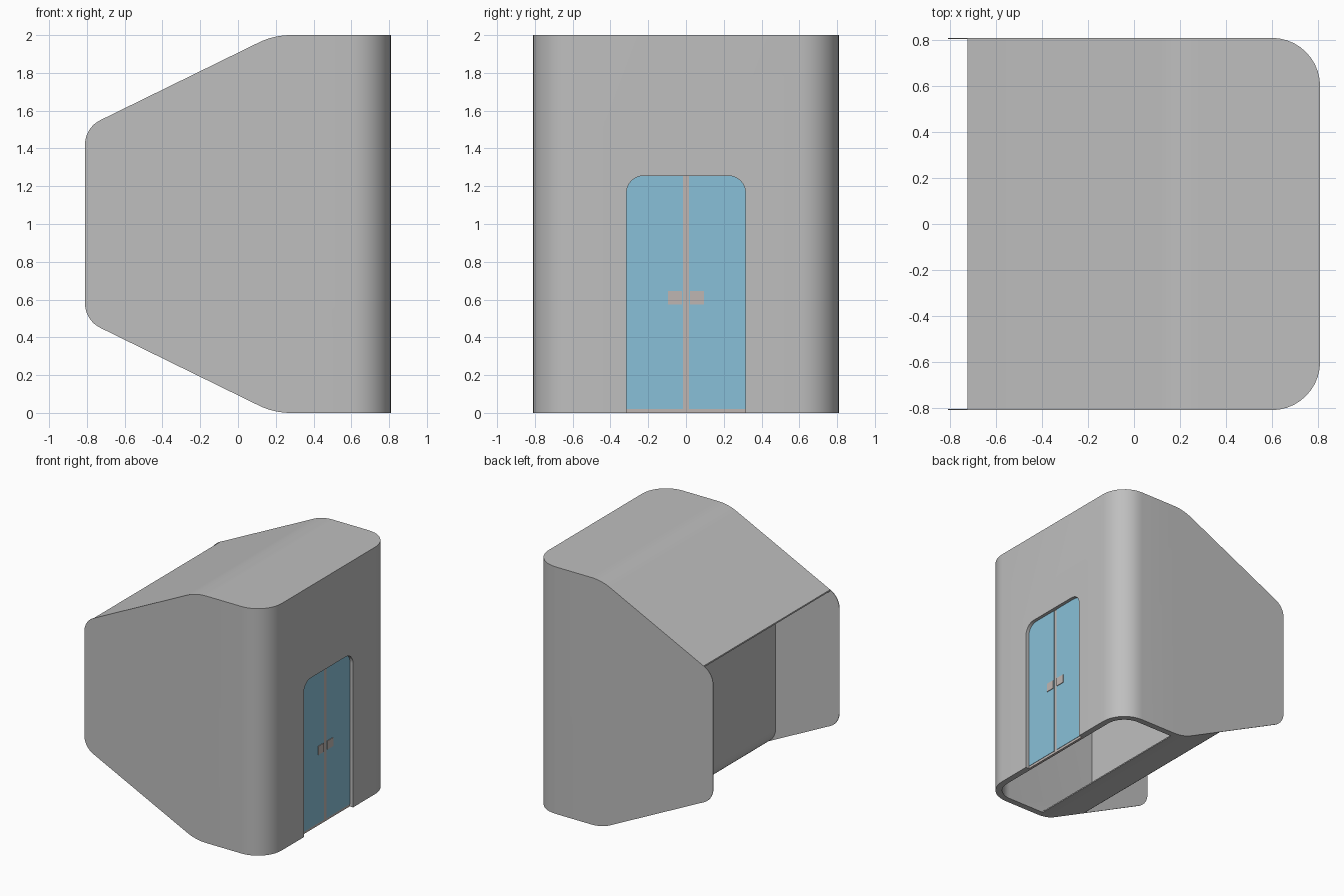
import bpy, bmesh, math
from mathutils import Vector

if "Cube" in bpy.data.objects:
    bpy.data.objects.remove(bpy.data.objects["Cube"], do_unlink=True)


def material(name, rgb):
    m = bpy.data.materials.new(name)
    m.use_nodes = True
    m.diffuse_color = (*rgb, 1)
    m.node_tree.nodes["Principled BSDF"].inputs["Base Color"].default_value = (*rgb, 1)
    return m


grey = material("wall grey", (0.52, 0.52, 0.52))
blue = material("door blue", (0.25, 0.53, 0.69))
trim = material("door trim grey", (0.52, 0.47, 0.45))


def rounded(corners, steps=8):
    """Outline from (u, v, cut) corners; cut is the tangent length of the round."""
    out = []
    n = len(corners)
    for i, (u, v, cut) in enumerate(corners):
        p = Vector((u, v))
        if not cut:
            out.append(p)
            continue
        d1 = (Vector(corners[i - 1][:2]) - p).normalized()
        d2 = (Vector(corners[(i + 1) % n][:2]) - p).normalized()
        half = d1.angle(d2) / 2
        mid = (d1 + d2).normalized()
        centre = p + mid * (cut / math.cos(half))
        radius = cut * math.tan(half)
        a, b = p + d1 * cut - centre, p + d2 * cut - centre
        for k in range(steps + 1):
            t = k / steps
            ang = a.angle(b)
            arm = (a * math.sin((1 - t) * ang) + b * math.sin(t * ang)) / math.sin(ang)
            out.append(centre + arm.normalized() * radius)
    return out


def prism(name, outline, axis, lo, hi, mat=None, round_x=None, radius=0):
    """Extrude an outline along x or y; optionally round the upright edges at round_x."""
    bm = bmesh.new()
    place = (lambda p, d: (d, p.x, p.y)) if axis == "x" else (lambda p, d: (p.x, d, p.y))
    face = bm.faces.new([bm.verts.new(place(p, lo)) for p in outline])
    ext = bmesh.ops.extrude_face_region(bm, geom=[face])
    verts = [g for g in ext["geom"] if isinstance(g, bmesh.types.BMVert)]
    step = Vector((hi - lo, 0, 0)) if axis == "x" else Vector((0, hi - lo, 0))
    bmesh.ops.translate(bm, verts=verts, vec=step)
    bmesh.ops.recalc_face_normals(bm, faces=bm.faces)
    if radius:
        # Upright corners lie on both round_x and an end cap
        inner = [f for f in bm.faces if all(abs(v.co.x - round_x) < 1e-4 for v in f.verts)]
        edges = [e for f in inner for e in f.edges
                 if abs(e.verts[0].co.y - e.verts[1].co.y) < 1e-4]
        bmesh.ops.bevel(bm, geom=edges, offset=radius, segments=10,
                        affect='EDGES', profile=0.5)
    me = bpy.data.meshes.new(name)
    bm.to_mesh(me)
    bm.free()
    ob = bpy.data.objects.new(name, me)
    bpy.context.collection.objects.link(ob)
    if mat:
        me.materials.append(mat)
    return ob


def activate(ob):
    bpy.ops.object.select_all(action='DESELECT')
    ob.select_set(True)
    bpy.context.view_layer.objects.active = ob


def cut(ob, cutter):
    cutter.hide_render = True
    mod = ob.modifiers.new("cut", 'BOOLEAN')
    mod.operation = 'DIFFERENCE'
    mod.solver = 'EXACT'
    mod.object = cutter
    activate(ob)
    bpy.ops.object.modifier_apply(modifier=mod.name)
    bpy.data.objects.remove(cutter, do_unlink=True)


E = 0.81          # half width
BEND = 0.19       # where roof and underside start to slope
SLOPE = 0.49
WALL = -0.24      # recessed rear wall


def under(x):
    return SLOPE * (BEND - x)


def roof(x):
    return 2 - under(x)


# Outer shell with rounded front corners
shell = prism("shell", rounded([
    (E, 0, 0), (E, 2, 0), (BEND, 2, 0.09), (-E, roof(-E), 0.09),
    (-E, under(-E), 0.09), (BEND, 0, 0.09)]), "y", -E, E, grey, E, 0.21)

# Hollow inside, open at the bottom
inside = E - 0.05
cut(shell, prism("cavity", rounded([
    (inside, -0.5, 0), (inside, 1.96, 0), (BEND, 1.96, 0),
    (WALL + 0.02, roof(WALL) - 0.04, 0), (WALL + 0.02, under(WALL) + 0.02, 0),
    (BEND, 0.02, 0), (0.27, 0.01, 0), (0.27, -0.5, 0)]),
    "y", -inside, inside, None, inside, 0.16))

# Open rear bay between two thin side fins, under a thin roof
cut(shell, prism("rear_bay", rounded([
    (WALL, roof(WALL) - 0.012, 0), (-0.725, roof(-0.725) - 0.012, 0),
    (-0.725, 3, 0), (-1.5, 3, 0), (-1.5, -1, 0), (-0.1, -1, 0),
    (-0.1, under(-0.1) - 0.001, 0), (WALL, under(WALL) - 0.001, 0.09)]),
    "y", -E + 0.005, E - 0.005))

# Door opening
DW, DH, DX = 0.315, 1.255, 0.78
arch = [(-DW, DH, 0.09), (DW, DH, 0.09)]
cut(shell, prism("door_opening", rounded([(DW, -0.5, 0), (-DW, -0.5, 0)] + arch),
                 "x", 0.7, 1))
activate(shell)
bpy.ops.object.shade_smooth_by_angle(angle=math.radians(30))

# Door backing shows as the centre strip and the sill
prism("door_backing", rounded([(DW, 0, 0), (-DW, 0, 0)] + arch), "x", 0.76, DX, trim)

# Door leaves and handles, mirrored
for side, s in (("left", 1), ("right", -1)):
    prism(f"door_leaf_{side}", rounded([
        (s * 0.016, 0.02, 0), (s * DW, 0.02, 0), (s * DW, DH, 0.09),
        (s * 0.016, DH, 0)]), "x", DX - 0.002, DX + 0.003, blue)
    prism(f"door_handle_{side}", rounded([
        (s * 0.022, 0.575, 0), (s * 0.095, 0.575, 0),
        (s * 0.095, 0.645, 0), (s * 0.022, 0.645, 0)]), "x", DX, DX + 0.008, trim)
